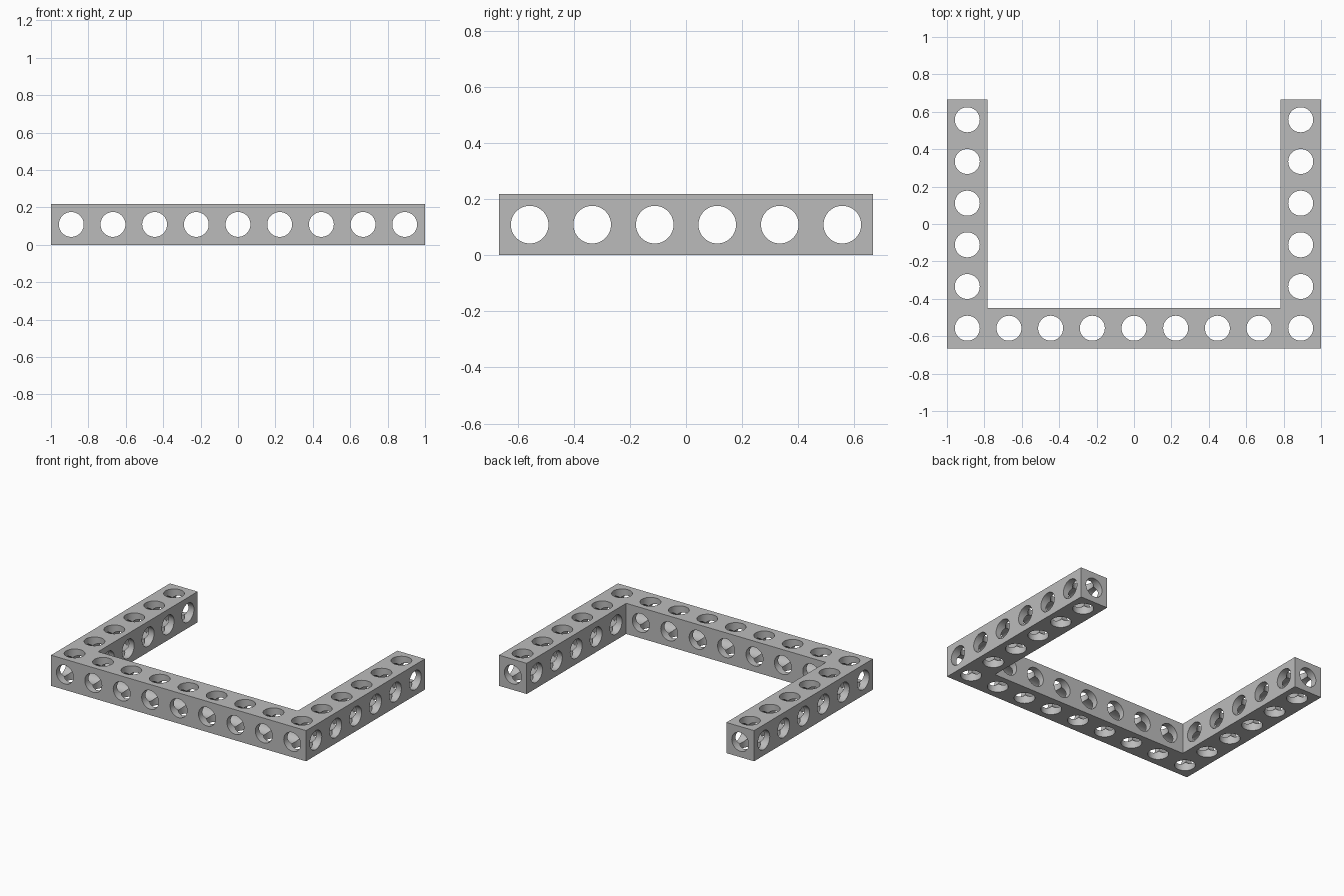
import bpy
import bmesh
from math import radians
from mathutils import Matrix, Vector

cube = bpy.data.objects.get("Cube")
if cube:
    bpy.data.objects.remove(cube, do_unlink=True)

# Proportions: hole pitch, square bar width, hole counts
WIDTH = 2 * 39 / 359
PITCH = 2 * 40 / 359
ACROSS, DEEP = 9, 6
HALF_X = 1.0
HALF_Y = ((DEEP - 1) * PITCH + WIDTH) / 2
MID_Z = WIDTH / 2
columns = [(i - (ACROSS - 1) / 2) * PITCH for i in range(ACROSS)]
rows = [(j - (DEEP - 1) / 2) * PITCH for j in range(DEEP)]

grey = bpy.data.materials.new("plain grey")
grey.use_nodes = True
colour = (0.5, 0.5, 0.5, 1)
grey.diffuse_color = colour
grey.node_tree.nodes["Principled BSDF"].inputs["Base Color"].default_value = colour


def add_object(name, bm):
    bmesh.ops.recalc_face_normals(bm, faces=bm.faces)
    mesh = bpy.data.meshes.new(name)
    bm.to_mesh(mesh)
    bm.free()
    mesh.materials.append(grey)
    obj = bpy.data.objects.new(name, mesh)
    bpy.context.collection.objects.link(obj)
    return obj


# U-shaped frame from a flat outline
inner_x, inner_y = HALF_X - WIDTH, -HALF_Y + WIDTH
side = [(HALF_X, -HALF_Y), (HALF_X, HALF_Y), (inner_x, HALF_Y), (inner_x, inner_y)]
outline = side + [(-x, y) for x, y in reversed(side)]
bm = bmesh.new()
base = bm.faces.new([bm.verts.new((x, y, 0)) for x, y in outline])
top = bmesh.ops.extrude_face_region(bm, geom=[base])["geom"]
bmesh.ops.translate(bm, vec=(0, 0, WIDTH),
                    verts=[v for v in top if isinstance(v, bmesh.types.BMVert)])
frame = add_object("u_shaped_beam", bm)
bpy.context.view_layer.objects.active = frame
frame.select_set(True)


def drill(axis, centres, radius):
    """Bore straight holes along one axis through every centre."""
    bm = bmesh.new()
    turn = Vector(axis).to_track_quat('Z', 'Y').to_matrix().to_4x4()
    for c in centres:
        bmesh.ops.create_cone(bm, cap_ends=True, segments=48, radius1=radius,
                              radius2=radius, depth=3,
                              matrix=Matrix.Translation(c) @ turn)
    cutter = add_object("hole_cutter", bm)
    cutter.hide_render = True
    mod = frame.modifiers.new("holes", 'BOOLEAN')
    mod.operation = 'DIFFERENCE'
    mod.solver = 'EXACT'
    mod.object = cutter
    bpy.ops.object.modifier_apply(modifier=mod.name)
    bpy.data.objects.remove(cutter, do_unlink=True)


# Vertical holes, then bores across and along the bars
ends = (columns[0], columns[-1])
drill((0, 0, 1), [(x, y, MID_Z) for x in columns for y in rows
                  if x in ends or y == rows[0]], 0.0668)
drill((1, 0, 0), [(0, y, MID_Z) for y in rows], 0.0671)
drill((0, 1, 0), [(x, 0, MID_Z) for x in columns], 0.0665)

bpy.ops.object.shade_smooth_by_angle(angle=radians(30))
